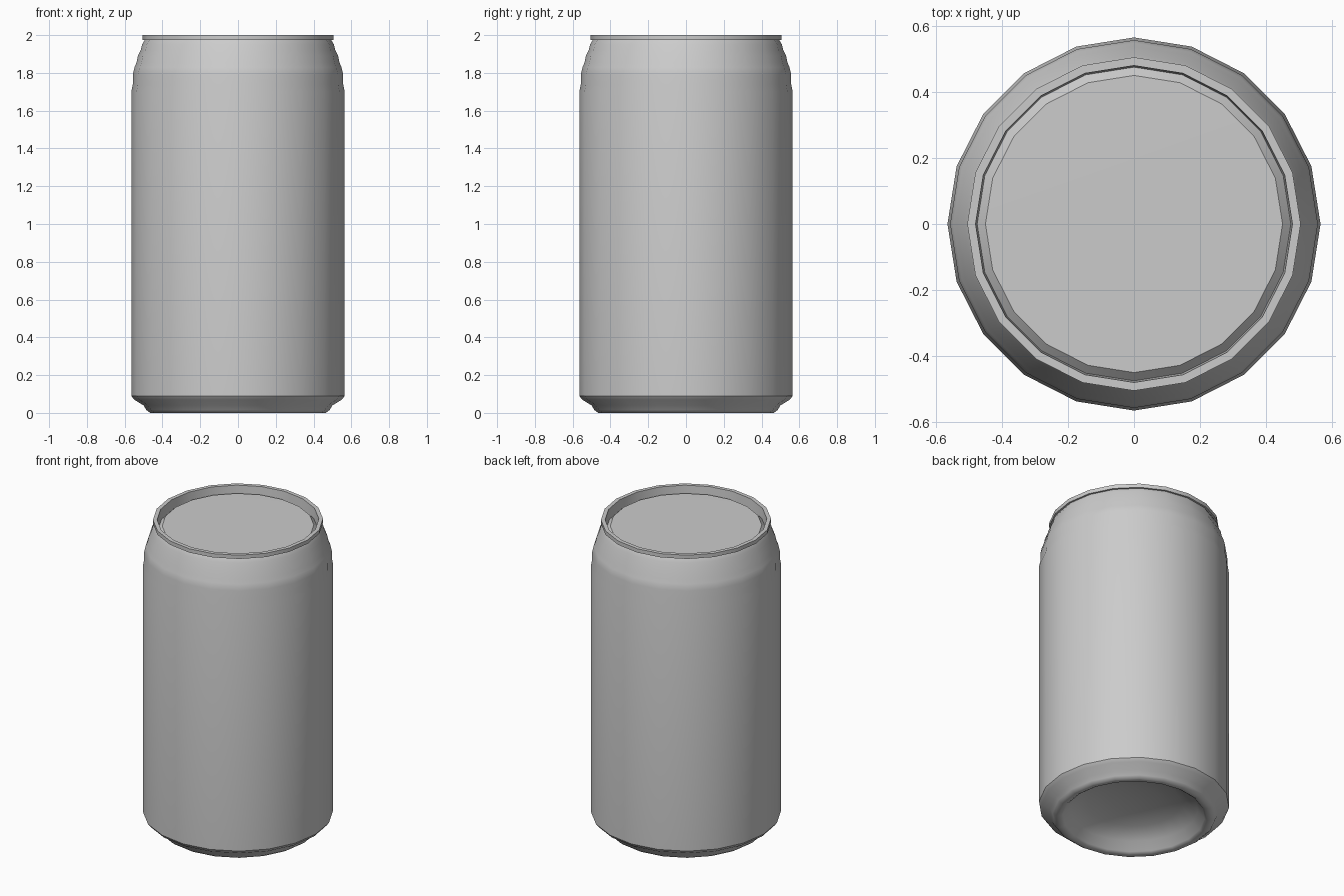
import bpy, bmesh, math

SIDES = 20
cube = bpy.data.objects.get("Cube")
if cube:
    bpy.data.objects.remove(cube)

# Plain grey metal
metal = bpy.data.materials.new("grey_metal")
metal.use_nodes = True
grey = (0.6, 0.6, 0.6, 1)
metal.diffuse_color = grey
metal.node_tree.nodes["Principled BSDF"].inputs["Base Color"].default_value = grey


def lathe(name, profile):
    """Spin (radius, height) points round z; a zero radius closes in a fan."""
    bm = bmesh.new()
    rings = []
    for r, z in profile:
        if r == 0:
            rings.append([bm.verts.new((0, 0, z))] * SIDES)
        else:
            turn = [2 * math.pi * i / SIDES for i in range(SIDES)]
            rings.append([bm.verts.new((r * math.cos(a), r * math.sin(a), z)) for a in turn])
    for low, high in zip(rings, rings[1:]):
        for i in range(SIDES):
            j = (i + 1) % SIDES
            corners = dict.fromkeys((low[i], low[j], high[j], high[i]))
            bm.faces.new(list(corners))
    mesh = bpy.data.meshes.new(name)
    bm.to_mesh(mesh)
    bm.free()
    mesh.materials.append(metal)
    obj = bpy.data.objects.new(name, mesh)
    bpy.context.collection.objects.link(obj)
    bpy.ops.object.select_all(action="DESELECT")
    obj.select_set(True)
    bpy.context.view_layer.objects.active = obj
    bpy.ops.object.shade_smooth_by_angle(angle=math.radians(40))
    return obj


# Domed underside, standing ring and bottom chamfer
lathe("base", [(0, 0.14), (0.15, 0.13), (0.28, 0.105), (0.38, 0.06), (0.42, 0.01),
               (0.435, 0), (0.465, 0), (0.485, 0.015), (0.5, 0.04), (0.55, 0.07), (0.565, 0.09)])

# Straight wall and gently rippled neck
lathe("body", [(0.565, 0.09), (0.565, 1.7), (0.557, 1.74), (0.557, 1.79), (0.548, 1.83),
               (0.537, 1.855), (0.53, 1.89), (0.515, 1.92), (0.508, 1.95), (0.493, 1.975)])

# Rolled rim, groove and recessed lid
lathe("rim", [(0.493, 1.975), (0.505, 1.975), (0.505, 2), (0.48, 2), (0.475, 1.935)])
lathe("lid", [(0.475, 1.935), (0.45, 1.96), (0, 1.962)])
